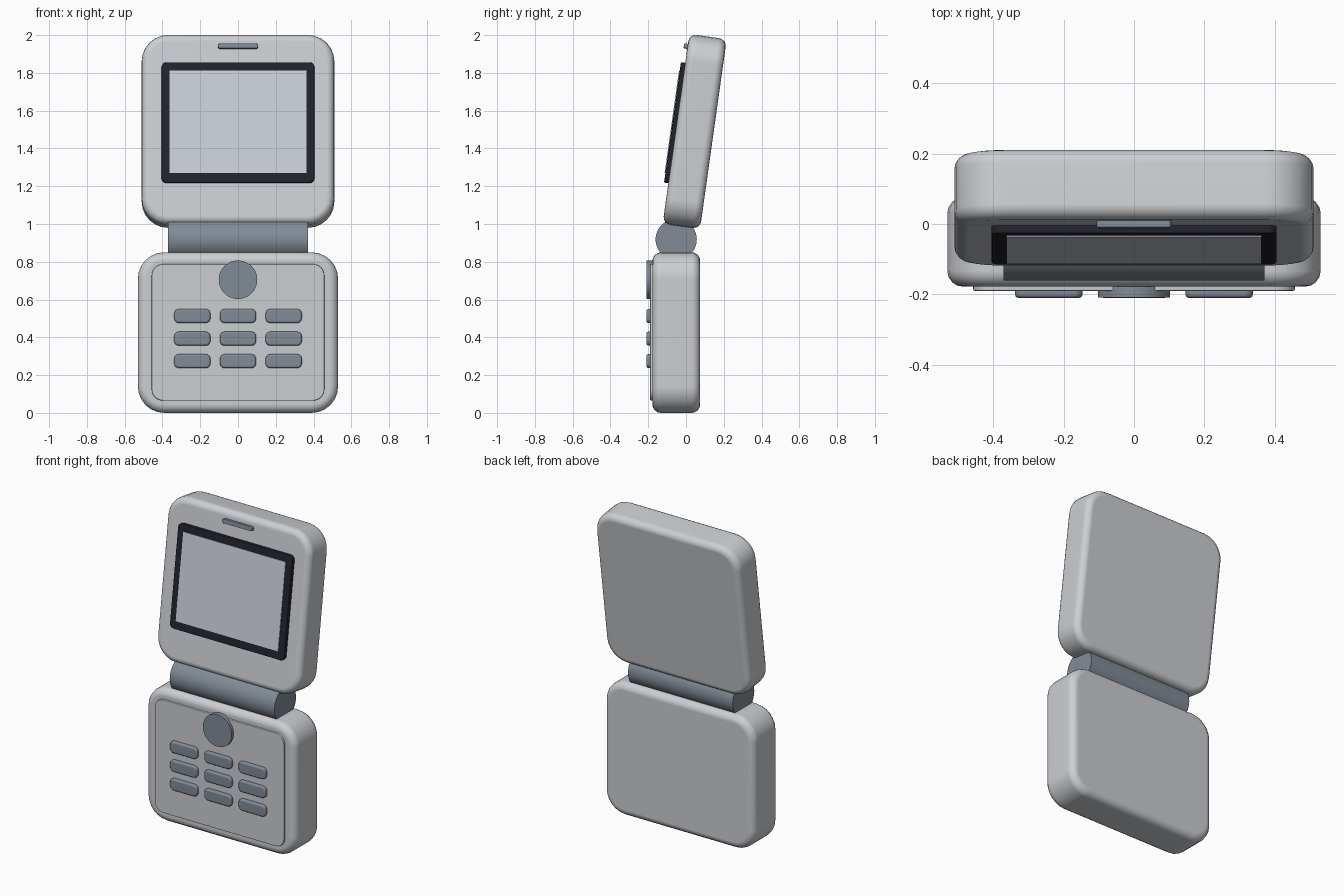
import bpy, bmesh, math
from mathutils import Matrix, Vector

if "Cube" in bpy.data.objects:
    bpy.data.objects.remove(bpy.data.objects["Cube"])


def material(name, r, g, b):
    m = bpy.data.materials.new(name)
    m.diffuse_color = (r, g, b, 1)
    m.use_nodes = True
    m.node_tree.nodes["Principled BSDF"].inputs["Base Color"].default_value = m.diffuse_color
    return m


SHELL = material("light grey shell", 0.60, 0.62, 0.65)
METAL = material("blue grey metal", 0.22, 0.26, 0.31)
DARK = material("dark bezel", 0.016, 0.016, 0.026)
GLASS = material("pale screen", 0.59, 0.62, 0.68)


def finish(bm, name, mat, frame):
    bmesh.ops.recalc_face_normals(bm, faces=bm.faces)
    me = bpy.data.meshes.new(name)
    bm.to_mesh(me)
    bm.free()
    me.materials.append(mat)
    ob = bpy.data.objects.new(name, me)
    ob.matrix_world = frame
    bpy.context.collection.objects.link(ob)
    bpy.ops.object.select_all(action='DESELECT')
    ob.select_set(True)
    bpy.context.view_layer.objects.active = ob
    bpy.ops.object.shade_smooth_by_angle(angle=math.radians(35))
    wn = ob.modifiers.new("weighted normals", 'WEIGHTED_NORMAL')
    wn.keep_sharp = True
    return ob


def rounded_box(name, mat, x, y, z, corner, rim=0.0, segs=6, rim_segs=4,
                frame=Matrix()):
    """Box from (min, max) ranges; corners rounded in the front view, then the rims."""
    lo, hi = Vector((x[0], y[0], z[0])), Vector((x[1], y[1], z[1]))
    bm = bmesh.new()
    bmesh.ops.create_cube(bm, size=1)
    size = hi - lo
    for v in bm.verts:
        v.co = (lo + hi) / 2 + Vector(a * b for a, b in zip(v.co, size))

    def along_y(e):
        d = e.verts[0].co - e.verts[1].co
        return abs(d.y) > 1e-5
    if corner:
        bmesh.ops.bevel(bm, geom=[e for e in bm.edges if along_y(e)], offset=corner,
                        segments=segs, profile=0.5, affect='EDGES')
    if rim:
        bmesh.ops.bevel(bm, geom=[e for e in bm.edges if not along_y(e)], offset=rim,
                        segments=rim_segs, profile=0.5, affect='EDGES')
    return finish(bm, name, mat, frame)


def cylinder(name, mat, radius, length, centre, axis):
    bm = bmesh.new()
    bmesh.ops.create_cone(bm, cap_ends=True, segments=48, radius1=radius,
                          radius2=radius, depth=length)
    turn = Matrix.Rotation(math.pi / 2, 4, 'Y' if axis == 'X' else 'X')
    return finish(bm, name, mat, Matrix.Translation(centre) @ turn)


# Lower half with its raised keypad panel
rounded_box("lower_body", SHELL, (-0.53, 0.53), (-0.178, 0.075), (0, 0.85), 0.14, 0.045)
rounded_box("keypad_panel", SHELL, (-0.457, 0.457), (-0.19, -0.15), (0.065, 0.788),
            0.06, 0.005, rim_segs=2)

# Round navigation button and 3 x 3 keys
cylinder("navigation_button", METAL, 0.102, 0.05, (0, -0.184, 0.705), 'Y')
for row, kz in enumerate((0.513, 0.393, 0.274)):
    for col, kx in enumerate((-0.242, 0, 0.242)):
        rounded_box(f"key_{row + 1}_{col + 1}", METAL, (kx - 0.096, kx + 0.096),
                    (-0.21, -0.17), (kz - 0.037, kz + 0.037), 0.025, 0.011,
                    segs=4, rim_segs=3)

# Hinge barrel
cylinder("hinge", METAL, 0.109, 0.74, (0, -0.052, 0.918), 'X')

# Lid, leaning back eight degrees, with bezel, screen and earpiece
LID = Matrix.Translation((0, 0.046, 1.49)) @ Matrix.Rotation(math.radians(-8), 4, 'X')
rounded_box("lid", SHELL, (-0.51, 0.51), (-0.1, 0.1), (-0.507, 0.507), 0.14, 0.04, frame=LID)
rounded_box("screen_bezel", DARK, (-0.405, 0.405), (-0.123, -0.08), (-0.291, 0.353),
            0.028, 0.006, segs=4, rim_segs=2, frame=LID)
rounded_box("screen", GLASS, (-0.362, 0.362), (-0.127, -0.119), (-0.239, 0.309), 0, frame=LID)
rounded_box("earpiece", METAL, (-0.106, 0.106), (-0.12, -0.08), (0.427, 0.454),
            0.011, 0.004, segs=4, rim_segs=2, frame=LID)
